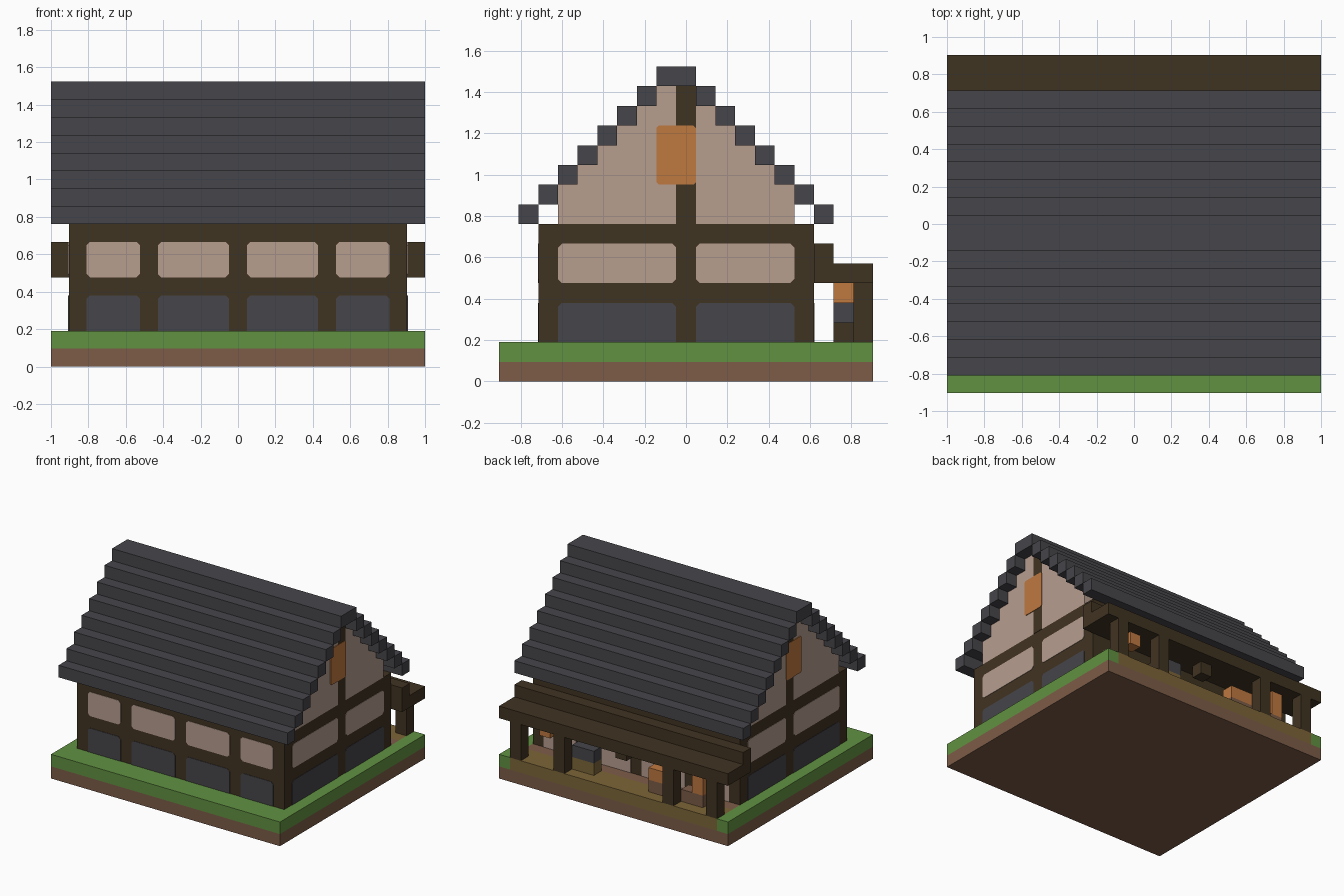
import bpy, bmesh

cube = bpy.data.objects.get("Cube")
if cube:
    bpy.data.objects.remove(cube, do_unlink=True)

U = 2 / 21  # one block; all positions below are counted in blocks


def material(name, rgb):
    linear = [((c / 255 + 0.055) / 1.055) ** 2.4 for c in rgb] + [1]
    m = bpy.data.materials.new(name)
    m.use_nodes = True
    m.diffuse_color = linear
    m.node_tree.nodes["Principled BSDF"].inputs["Base Color"].default_value = linear
    return m


slate = material("slate grey", (70, 69, 74))
timber = material("dark timber", (64, 51, 34))
plaster = material("pink plaster", (183, 157, 143))
glow = material("lamp orange", (191, 120, 64))
soil = material("soil brown", (125, 92, 72))
grass = material("grass green", (98, 145, 66))
plank = material("ochre planks", (125, 102, 56))


def world(p):
    return ((p[0] - 10.5) * U, (p[1] - 9.5) * U, p[2] * U)


def finish(name, bm, mat):
    bmesh.ops.recalc_face_normals(bm, faces=bm.faces)
    mesh = bpy.data.meshes.new(name)
    bm.to_mesh(mesh)
    bm.free()
    mesh.materials.append(mat)
    ob = bpy.data.objects.new(name, mesh)
    bpy.context.collection.objects.link(ob)
    return ob


def boxes(name, mat, *spans):
    """One object from boxes given as (x0, x1, y0, y1, z0, z1)."""
    bm = bmesh.new()
    for x0, x1, y0, y1, z0, z1 in spans:
        geo = bmesh.ops.create_cube(bm, size=1)
        for v in geo["verts"]:
            v.co = world((x1 if v.co.x > 0 else x0,
                          y1 if v.co.y > 0 else y0,
                          z1 if v.co.z > 0 else z0))
    return finish(name, bm, mat)


def panel(name, mat, side, a0, a1, z0, z1, cut=0.2, low_cut=0.2, lift=0.03):
    """Thin plate with clipped corners on one wall of the house."""
    outline = [(a0 + low_cut, z0), (a1 - low_cut, z0), (a1, z0 + low_cut), (a1, z1 - cut),
               (a1 - cut, z1), (a0 + cut, z1), (a0, z1 - cut), (a0, z0 + low_cut)]
    place = {"front": lambda a, z, d: (a, 2 - d, z),
             "back": lambda a, z, d: (a, 16 + d, z),
             "left": lambda a, z, d: (20 + d, a, z),
             "right": lambda a, z, d: (1 - d, a, z)}[side]
    bm = bmesh.new()
    rings = [[bm.verts.new(world(place(a, z, d))) for a, z in outline] for d in (0, lift)]
    bm.faces.new(rings[0])
    bm.faces.new(rings[1])
    for i in range(len(outline)):
        j = (i + 1) % len(outline)
        bm.faces.new((rings[0][i], rings[0][j], rings[1][j], rings[1][i]))
    bmesh.ops.remove_doubles(bm, verts=bm.verts, dist=1e-6)
    return finish(name, bm, mat)


# Ground
boxes("soil_base", soil, (0, 21, 0, 19, 0, 1))
boxes("lawn", grass, (0, 21, 0, 16, 1, 2), (0, 1, 16, 19, 1, 2), (20, 21, 16, 19, 1, 2))
boxes("porch_path", soil, (1, 20, 16, 17, 1, 2))
boxes("porch_floor", plank, (1, 20, 17, 19, 1, 2))

# Timber house body with infill panels
boxes("house_walls", timber, (1, 20, 2, 16, 2, 8))
bays = [(2, 5), (6, 10), (11, 15), (16, 19)]
for n, (a, b) in enumerate(bays):
    panel(f"front_lower_panel_{n}", slate, "front", a, b, 2, 4, low_cut=0)
    panel(f"front_upper_panel_{n}", plaster, "front", a, b, 5, 7)
    panel(f"back_panel_{n}", plaster, "back", a, b, 2, 4, low_cut=0)

for side in ("left", "right"):
    for n, (a, b) in enumerate([(3, 9), (10, 15)]):
        panel(f"{side}_lower_panel_{n}", slate, side, a, b, 2, 4, low_cut=0)
        panel(f"{side}_upper_panel_{n}", plaster, side, a, b, 5, 7)
    panel(f"{side}_gable_post", timber, side, 9, 10, 8, 15, cut=0, low_cut=0)
    panel(f"{side}_gable_window", glow, side, 8, 10, 10, 13, cut=0.12, low_cut=0.12, lift=0.06)

# Stepped gable and roof
boxes("gable", plaster, (1, 20, 3, 15, 8, 9),
      *[(1, 20, 2 + k, 16 - k, 8 + k, 9 + k) for k in range(1, 7)])
boxes("front_roof", slate, *[(0, 21, 1 + k, 2 + k, 8 + k, 9 + k) for k in range(7)])
boxes("back_roof", slate, *[(0, 21, 16 - k, 17 - k, 8 + k, 9 + k) for k in range(7)])
boxes("roof_ridge", slate, (0, 21, 8, 10, 15, 16))

# Back porch
boxes("porch_roof", timber, (0, 21, 16, 17, 5, 7), (0, 21, 17, 19, 5, 6))
boxes("porch_posts", timber, *[(x, x + 1, 18, 19, 2, 5) for x in (1, 5, 15, 19)])
boxes("hanging_block", timber, (10, 11, 17, 18, 4, 5))
boxes("hanging_lamp", glow, (17, 18, 17, 18, 4, 5))

# Porch furniture
boxes("workbench_base", plank, (13, 15, 17, 18, 2, 3))
boxes("workbench_top", slate, (13, 15, 17, 18, 3, 4))
boxes("stool", timber, (15, 16, 17, 18, 2, 3))
boxes("crate", soil, (6, 8, 17, 18, 2, 3))
boxes("crate_goods", glow, (6, 8, 17, 18, 3, 4))
boxes("lamp_table", soil, (3, 5, 17, 18, 2, 3))
boxes("table_lamp", glow, (3, 4, 17, 18, 3, 5))
